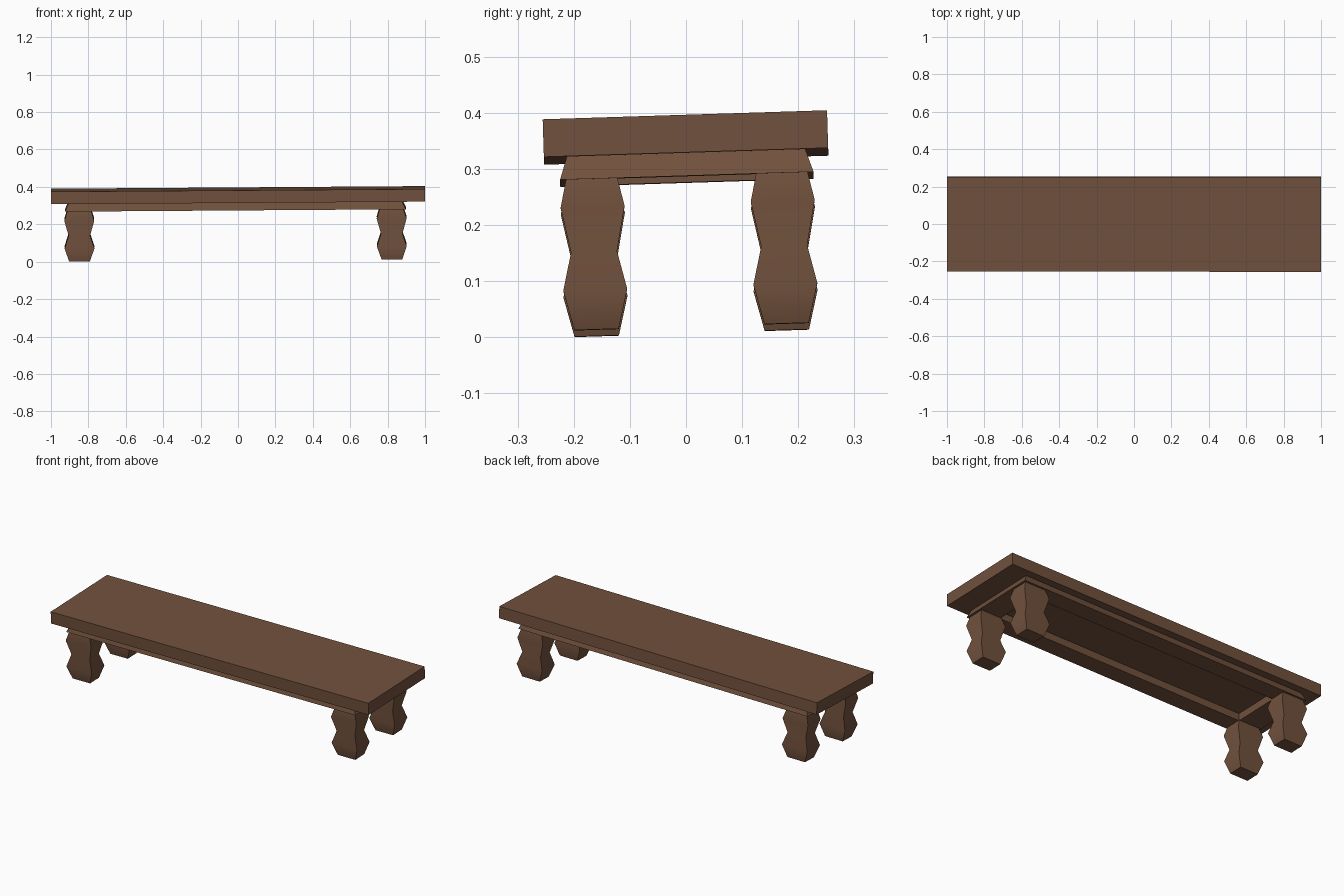
import bpy, bmesh, math
from mathutils import Matrix

if "Cube" in bpy.data.objects:
    bpy.data.objects.remove(bpy.data.objects["Cube"])

wood = bpy.data.materials.new("brown wood")
wood.diffuse_color = (0.165, 0.082, 0.046, 1)
wood.use_nodes = True
wood.node_tree.nodes["Principled BSDF"].inputs["Base Color"].default_value = wood.diffuse_color

# The whole bench leans slightly: back edge and right end are a little higher
TILT = Matrix.Rotation(0.0317, 4, 'X') @ Matrix.Rotation(-0.007, 4, 'Y')
CY = 0.0105


def rect(bm, cx, cy, hx, hy, z):
    return [bm.verts.new((cx + sx * hx, cy + sy * hy, z))
            for sx, sy in ((-1, -1), (1, -1), (1, 1), (-1, 1))]


def loft(name, rings, closed=False):
    """Join stacked rectangles (cx, cy, half x, half y, z); closed makes a hollow frame."""
    bm = bmesh.new()
    loops = [rect(bm, *r) for r in rings]
    pairs = list(zip(loops, loops[1:]))
    if closed:
        pairs.append((loops[-1], loops[0]))
    else:
        bm.faces.new(loops[0])
        bm.faces.new(loops[-1])
    for a, b in pairs:
        for i in range(4):
            j = (i + 1) % 4
            bm.faces.new((a[i], a[j], b[j], b[i]))
    bmesh.ops.recalc_face_normals(bm, faces=bm.faces)
    bm.transform(TILT)
    me = bpy.data.meshes.new(name)
    bm.to_mesh(me)
    bm.free()
    me.materials.append(wood)
    ob = bpy.data.objects.new(name, me)
    bpy.context.collection.objects.link(ob)
    return ob


# Seat plank
loft("seat", [(0.002, CY, 1.0, 0.2535, z) for z in (0.322, 0.389)])

# Hollow apron frame with outer sides flaring downward
AX = -0.012
loft("apron", [(AX, CY, 0.892, 0.2125, 0.322), (AX, CY, 0.911, 0.226, 0.281),
               (AX, CY, 0.775, 0.13, 0.281), (AX, CY, 0.775, 0.13, 0.322)], closed=True)

# Four square legs with two bulges: (height, half depth)
PROFILE = [(0.0125, 0.0395), (0.083, 0.057), (0.151, 0.041), (0.231, 0.057), (0.305, 0.0405)]
for xn, sx in (("left", -1), ("right", 1)):
    for yn, sy in (("front", -1), ("back", 1)):
        leg = loft(f"{yn}_{xn}_leg", [(AX + sx * 0.835, CY + sy * 0.1695, h * 1.4, h, z)
                                      for z, h in PROFILE])
        bpy.ops.object.select_all(action='DESELECT')
        leg.select_set(True)
        bpy.context.view_layer.objects.active = leg
        bpy.ops.object.shade_smooth_by_angle(angle=math.radians(50))
